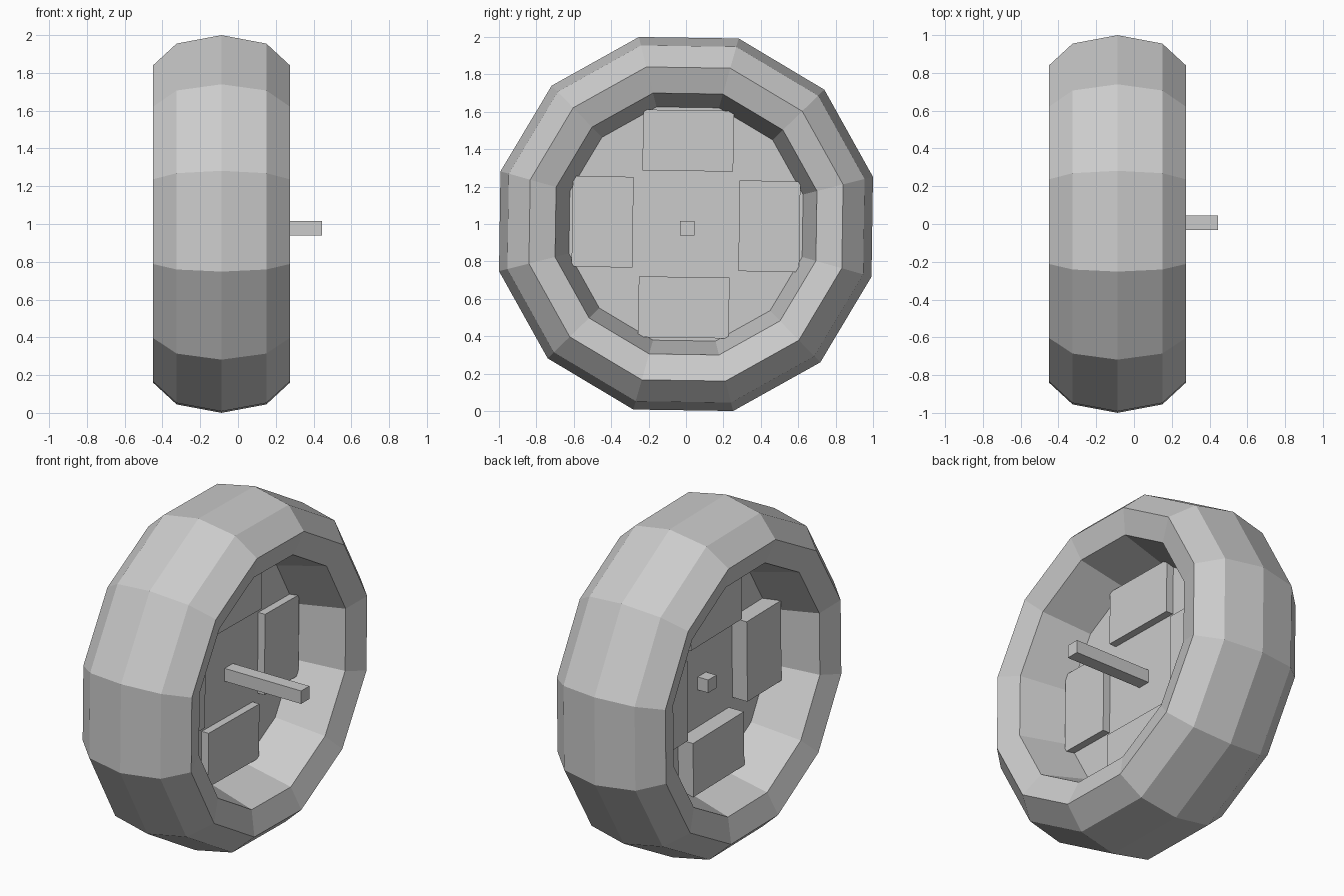
import bpy, bmesh
from math import sin, cos, radians

if "Cube" in bpy.data.objects:
    bpy.data.objects.remove(bpy.data.objects["Cube"])

SIDES = 12
MID = -0.0875          # x of the wheel's middle plane
TWIST = 0.85           # small roll of the wheel, degrees


def place(x, r, deg):
    """Point at radius r, angle measured from straight up towards +y."""
    t = radians(deg)
    return (x, r * sin(t), 1 + r * cos(t))


def finish(name, bm):
    bmesh.ops.recalc_face_normals(bm, faces=bm.faces)
    mesh = bpy.data.meshes.new(name)
    bm.to_mesh(mesh)
    bm.free()
    obj = bpy.data.objects.new(name, mesh)
    bpy.context.collection.objects.link(obj)
    return obj


def rings(name, profile, closed):
    """Sweep (x, radius) points round the wheel axis; cap the ends if open."""
    bm = bmesh.new()
    loops = [[bm.verts.new(place(x, r, 15 + TWIST + 360 * k / SIDES))
              for k in range(SIDES)] for x, r in profile]
    pairs = list(zip(loops, loops[1:]))
    if closed:
        pairs.append((loops[-1], loops[0]))
    else:
        bm.faces.new(loops[0])
        bm.faces.new(loops[-1])
    for a, b in pairs:
        for k in range(SIDES):
            j = (k + 1) % SIDES
            bm.faces.new((a[k], a[j], b[j], b[k]))
    return finish(name, bm)


def box(name, x0, x1, center, size, deg=0):
    """Box between two x values, rolled about the x axis by deg."""
    bm = bmesh.new()
    bmesh.ops.create_cube(bm, size=1)
    for v in bm.verts:
        v.co = ((x1 - x0) * v.co.x, size[0] * v.co.y, size[1] * v.co.z)
    obj = finish(name, bm)
    obj.location = ((x0 + x1) / 2, center[1], center[2])
    obj.rotation_euler.x = -radians(deg)
    return obj


# Tire with sloped lips and a flared inner barrel, mirrored about its middle
half = [(0.2375, 0.985), (0.3625, 0.866), (0.317, 0.722)]
profile = ([(MID, 1.031)] + [(MID + x, r) for x, r in half] + [(MID, 0.64)]
           + [(MID - x, r) for x, r in reversed(half)])
rings("tire", profile, True)

# Hub disc filling the middle
rings("hub_disc", [(-0.11, 0.65), (-0.066, 0.65)], False)

# Four pads standing out on both faces of the disc
for i in range(4):
    angle = 90 * i + TWIST * 1.8
    box(f"hub_pad_{i + 1}", -0.21, -0.02, place(0, 0.446, angle),
        (0.485, 0.325), 90 * i + TWIST)

# Square axle through the disc
box("axle", -0.18, 0.445, (0, 0.006, 0.978), (0.078, 0.078))
